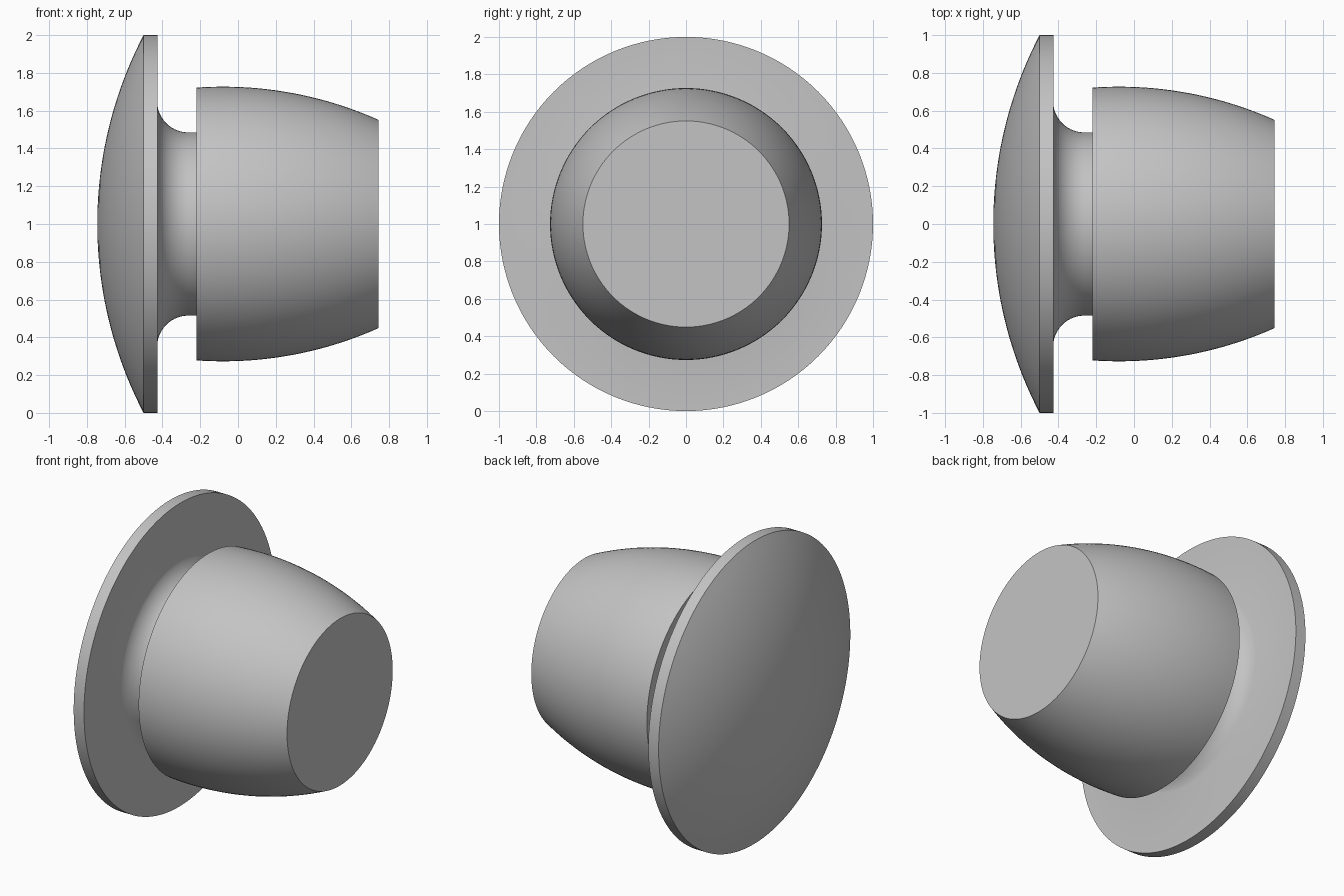
import bpy, bmesh
from math import sin, cos, pi, asin, sqrt, radians
from mathutils import Matrix, Vector

cube = bpy.data.objects.get("Cube")
if cube:
    bpy.data.objects.remove(cube)

grey = bpy.data.materials.new("plain_grey")
grey.use_nodes = True
colour = (0.55, 0.55, 0.55, 1)
grey.diffuse_color = colour
grey.node_tree.nodes["Principled BSDF"].inputs["Base Color"].default_value = colour


def arc(x, r, radius, start, end, steps):
    """Points (x, r) on a circle; angle 0 points outwards from the axis."""
    angles = [start + (end - start) * i / steps for i in range(steps + 1)]
    return [(x + radius * sin(a), r + radius * cos(a)) for a in angles]


# Domed cap with a thin cylindrical edge
dome_radius = 2.163
half = asin(1 / dome_radius)
profile = arc(-0.745 + dome_radius, 0, dome_radius, -pi / 2, -pi / 2 + half, 20)
profile.append((-0.425, 1))

# Neck: concave fillet, then a short straight collar
profile += arc(-0.263, 0.65, 0.165, pi + 1.388, pi, 16)
profile.append((-0.22, 0.485))

# Barrel body: gently curved taper with a flat end
barrel_radius = 2.018
profile += arc(-0.08, 0.727 - barrel_radius, barrel_radius,
               asin(-0.14 / barrel_radius), asin(0.824 / barrel_radius), 24)
profile.append((0.744, 0))

# Revolve the profile around the x axis
bm = bmesh.new()
verts = [bm.verts.new((x, 0, r)) for x, r in profile]
edges = [bm.edges.new(pair) for pair in zip(verts, verts[1:])]
bmesh.ops.spin(bm, geom=verts + edges, cent=(0, 0, 0), axis=(1, 0, 0),
               angle=2 * pi, steps=128, use_merge=True)
bmesh.ops.remove_doubles(bm, verts=bm.verts, dist=0.0001)
bmesh.ops.recalc_face_normals(bm, faces=bm.faces)
bmesh.ops.translate(bm, verts=bm.verts, vec=(0, 0, 1))

mesh = bpy.data.meshes.new("domed_plug")
bm.to_mesh(mesh)
bm.free()
mesh.materials.append(grey)
plug = bpy.data.objects.new("domed_plug", mesh)
bpy.context.collection.objects.link(plug)

bpy.context.view_layer.objects.active = plug
plug.select_set(True)
bpy.ops.object.shade_smooth_by_angle(angle=radians(25))
